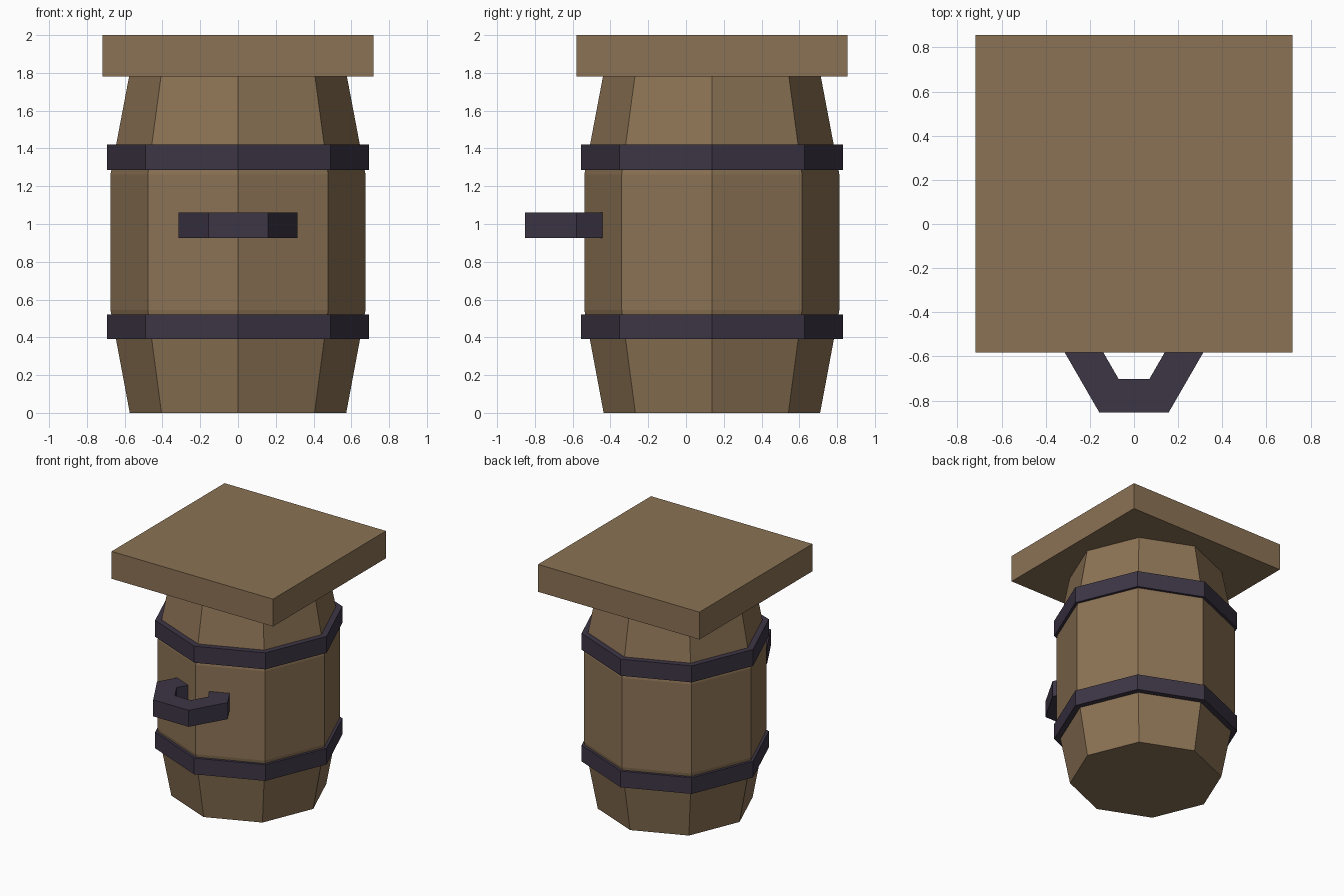
import bpy, math

if "Cube" in bpy.data.objects:
    bpy.data.objects.remove(bpy.data.objects["Cube"])

CY = 0.137  # barrel axis in y


def material(name, rgb):
    m = bpy.data.materials.new(name)
    m.diffuse_color = (*rgb, 1)
    m.use_nodes = True
    m.node_tree.nodes["Principled BSDF"].inputs["Base Color"].default_value = m.diffuse_color
    return m


wood = material("wood", (0.26, 0.17, 0.09))
iron = material("iron", (0.047, 0.036, 0.06))


def lathe(name, profile, sides, y, mat, ring=False):
    """Revolve (radius, z) points; a ring closes on itself, otherwise the ends get caps."""
    n = len(profile)
    verts = [(r * math.cos(2 * math.pi * i / sides), r * math.sin(2 * math.pi * i / sides), z)
             for r, z in profile for i in range(sides)]
    faces = []
    for j in range(n if ring else n - 1):
        a, b = j * sides, (j + 1) % n * sides
        for i in range(sides):
            k = (i + 1) % sides
            faces.append((a + i, a + k, b + k, b + i))
    if not ring:
        faces.append(tuple(reversed(range(sides))))
        faces.append(tuple(range((n - 1) * sides, n * sides)))
    me = bpy.data.meshes.new(name)
    me.from_pydata(verts, [], faces)
    me.materials.append(mat)
    ob = bpy.data.objects.new(name, me)
    ob.location.y = y
    bpy.context.collection.objects.link(ob)
    return ob


def hoop(name, inner, outer, z0, z1, sides, y):
    lathe(name, [(outer, z0), (outer, z1), (inner, z1), (inner, z0)], sides, y, iron, ring=True)


# Eight-sided barrel body, tapered at both ends
lathe("barrel_body", [(0.573, 0), (0.675, 0.545), (0.675, 1.262), (0.573, 1.80)], 8, CY, wood)

# Iron bands
hoop("lower_band", 0.62, 0.693, 0.39, 0.52, 8, CY)
hoop("upper_band", 0.62, 0.693, 1.287, 1.42, 8, CY)

# Hexagonal ring handle, half sunk into the front
hoop("handle", 0.14, 0.315, 0.927, 1.06, 6, -0.58)

# Square lid
bpy.ops.mesh.primitive_cube_add(size=1, location=(0, CY, 1.89))
lid = bpy.context.object
lid.name = "lid"
lid.scale = (1.436, 1.436, 0.22)
lid.data.materials.append(wood)
